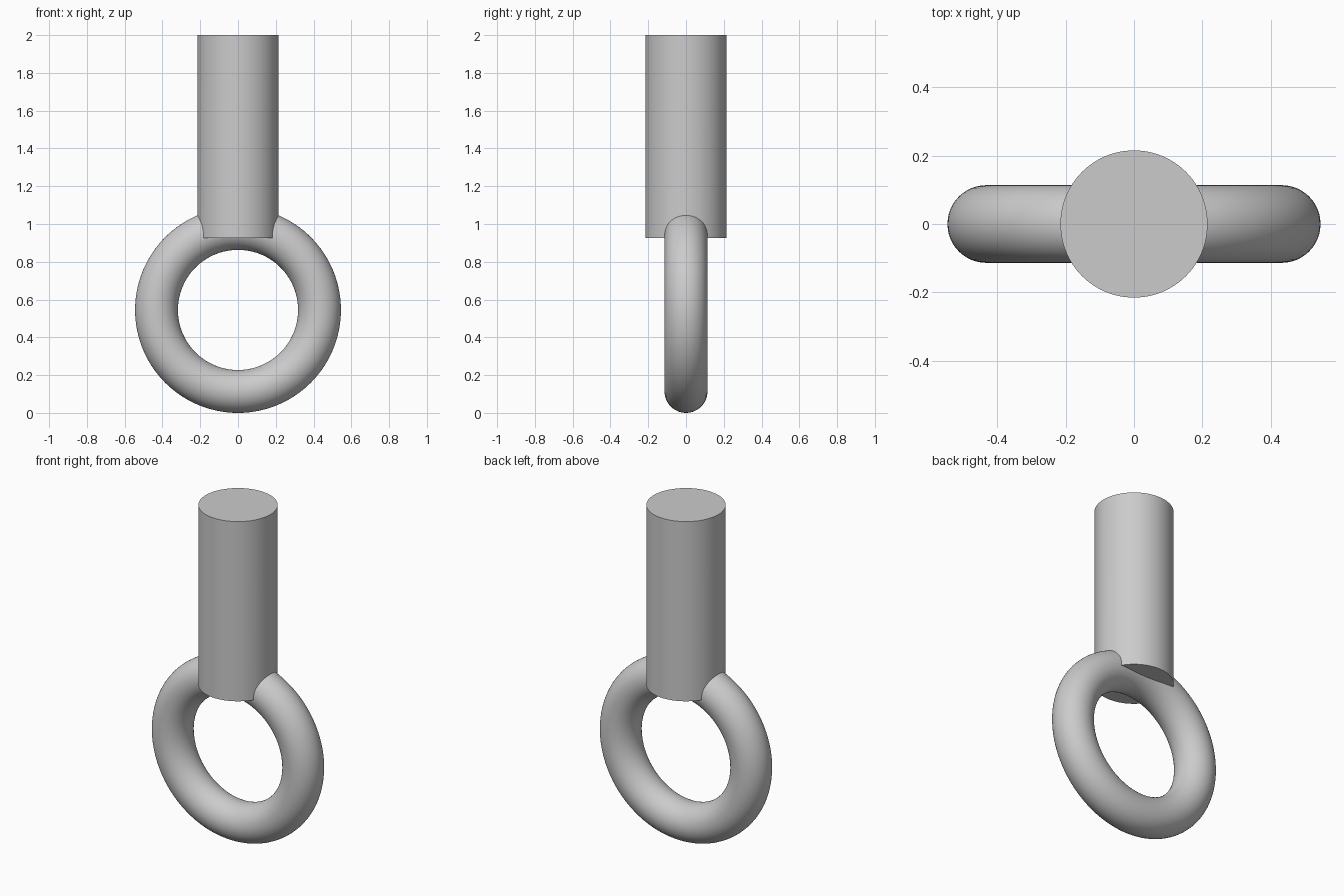
import bpy
import math

cube = bpy.data.objects.get("Cube")
if cube:
    bpy.data.objects.remove(cube, do_unlink=True)

# Plain grey metal
steel = bpy.data.materials.new("grey metal")
steel.use_nodes = True
grey = (0.6, 0.6, 0.6, 1)
steel.diffuse_color = grey
steel.node_tree.nodes["Principled BSDF"].inputs["Base Color"].default_value = grey

RING_OUTER, RING_HOLE = 0.545, 0.318
SHANK_RADIUS, SHANK_BOTTOM, SHANK_TOP = 0.215, 0.925, 2.0

# Upright ring standing on the ground
bpy.ops.mesh.primitive_torus_add(
    major_segments=128, minor_segments=48,
    major_radius=(RING_OUTER + RING_HOLE) / 2,
    minor_radius=(RING_OUTER - RING_HOLE) / 2,
    location=(0, 0, RING_OUTER), rotation=(math.pi / 2, 0, 0))
ring = bpy.context.object
ring.name = "ring"
ring.data.materials.append(steel)

# Round shank with flat ends, rising from the top of the ring
bpy.ops.mesh.primitive_cylinder_add(
    vertices=96, radius=SHANK_RADIUS, depth=SHANK_TOP - SHANK_BOTTOM,
    location=(0, 0, (SHANK_TOP + SHANK_BOTTOM) / 2))
shank = bpy.context.object
shank.name = "ring_bolt"
shank.data.materials.append(steel)

# Fuse both into one solid with a crisp seam
fuse = shank.modifiers.new("fuse ring", "BOOLEAN")
fuse.operation = "UNION"
fuse.solver = "EXACT"
fuse.object = ring
bpy.ops.object.modifier_apply(modifier=fuse.name)
bpy.data.objects.remove(ring, do_unlink=True)
bpy.ops.object.shade_smooth_by_angle(angle=math.radians(25))
